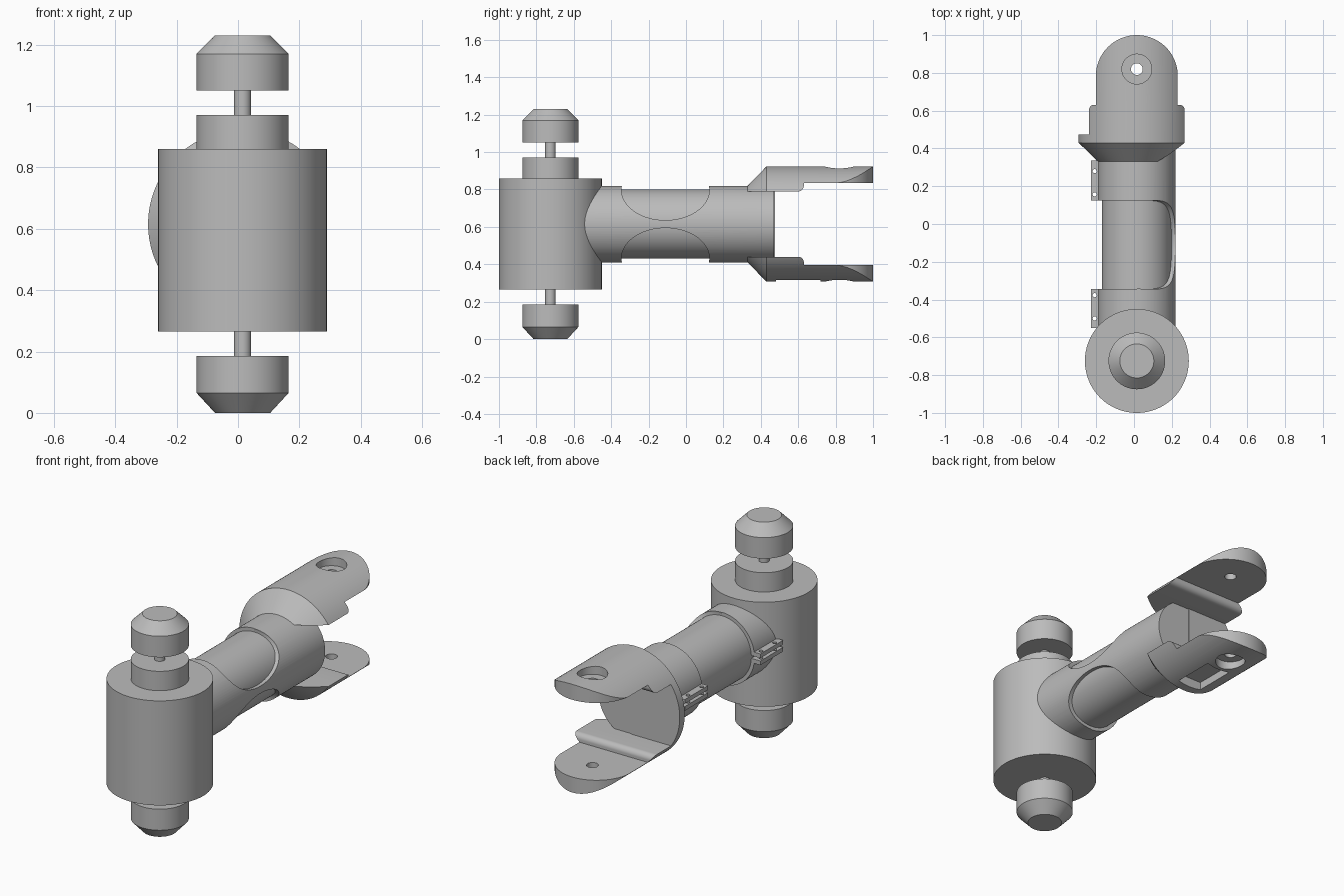
import bpy, bmesh, math
from mathutils import Matrix, Vector

old = bpy.data.objects.get("Cube")
if old:
    bpy.data.objects.remove(old, do_unlink=True)

CX, POST_Y, AXIS_Z = 0.015, -0.725, 0.615
SEG = 96

grey = bpy.data.materials.new("plain_grey")
grey.use_nodes = True
grey.diffuse_color = (0.5, 0.5, 0.5, 1)
grey.node_tree.nodes["Principled BSDF"].inputs["Base Color"].default_value = (0.5, 0.5, 0.5, 1)


def finish(name, bm):
    bmesh.ops.recalc_face_normals(bm, faces=bm.faces)
    mesh = bpy.data.meshes.new(name)
    bm.to_mesh(mesh)
    bm.free()
    mesh.materials.append(grey)
    ob = bpy.data.objects.new(name, mesh)
    bpy.context.collection.objects.link(ob)
    return ob


def lathe(name, profile, axis, origin, seg=SEG):
    """Solid of revolution from (radius, position along axis) pairs."""
    bm = bmesh.new()
    rings = []
    for r, h in profile:
        ring = []
        for i in range(seg):
            a = 2 * math.pi * i / seg
            c, s = r * math.cos(a), r * math.sin(a)
            p = {"X": (h, c, s), "Y": (c, h, s), "Z": (c, s, h)}[axis]
            ring.append(bm.verts.new(Vector(p) + Vector(origin)))
        rings.append(ring)
    for a, b in zip(rings, rings[1:]):
        for i in range(seg):
            j = (i + 1) % seg
            bm.faces.new((a[i], a[j], b[j], b[i]))
    bm.faces.new(rings[0])
    bm.faces.new(rings[-1])
    return finish(name, bm)


def prism(name, points, axis, lo, hi):
    """Extrude an outline along X (points are y, z) or Z (points are x, y)."""
    bm = bmesh.new()
    verts = [bm.verts.new((lo, a, b) if axis == "X" else (a, b, lo)) for a, b in points]
    face = bm.faces.new(verts)
    new = bmesh.ops.extrude_face_region(bm, geom=[face])["geom"]
    step = (hi - lo, 0, 0) if axis == "X" else (0, 0, hi - lo)
    bmesh.ops.translate(bm, vec=step, verts=[v for v in new if isinstance(v, bmesh.types.BMVert)])
    return finish(name, bm)


def box(name, x0, x1, y0, y1, z0, z1):
    return prism(name, [(x0, y0), (x1, y0), (x1, y1), (x0, y1)], "Z", z0, z1)


def boolean(ob, tool, mode="DIFFERENCE"):
    tool.hide_render = True
    mod = ob.modifiers.new("cut", "BOOLEAN")
    mod.operation, mod.solver, mod.object = mode, "EXACT", tool
    bpy.context.view_layer.objects.active = ob
    bpy.ops.object.modifier_apply(modifier=mod.name)
    bpy.data.objects.remove(tool, do_unlink=True)


post = (CX, POST_Y, 0)
arm = (CX, 0, AXIS_Z)

# Upright post with its boss, spindle and two end knobs
parts = [
    lathe("post_barrel", [(0.275, 0.265), (0.275, 0.86)], "Z", post),
    lathe("post_boss", [(0.15, 0.85), (0.15, 0.97)], "Z", post),
    lathe("spindle", [(0.028, 0.1), (0.028, 1.12)], "Z", post, 48),
    lathe("top_knob", [(0.15, 1.05), (0.15, 1.17), (0.09, 1.23)], "Z", post),
    lathe("bottom_knob", [(0.09, 0), (0.15, 0.065), (0.15, 0.185)], "Z", post),
    lathe("arm_core", [(0.185, POST_Y), (0.185, 0.46)], "Y", arm),
]

# Clamp sleeve: open on the -x side, scooped above and below on the +x side
sleeve = lathe("clamp_sleeve", [(0.205, POST_Y), (0.205, 0.47)], "Y", arm)
Y0, Y1 = -0.345, 0.125
boolean(sleeve, box("open_side", -0.4, CX, Y0, Y1, 0.3, 0.95))
for side in (-1, 1):
    mid, cz = (Y0 + Y1) / 2, AXIS_Z + side * 0.183
    oval = [(mid + (Y1 - Y0) / 2 * math.cos(a), cz + 0.162 * math.sin(a))
            for a in (2 * math.pi * i / 64 for i in range(64))]
    boolean(sleeve, prism("scoop", oval, "X", 0, 0.4))
boolean(sleeve, box("slit", -0.3, -0.1, -0.7, 0.33, AXIS_Z - 0.008, AXIS_Z + 0.008))
parts.append(sleeve)

# Clamp ears with bolt holes
for label, y0, y1 in (("front", -0.55, Y0), ("back", Y1, 0.335)):
    for level, side in (("lower", -1), ("upper", 1)):
        z0, z1 = sorted((AXIS_Z + side * 0.008, AXIS_Z + side * 0.032))
        ear = box(f"{label}_{level}_ear", -0.227, -0.175, y0, y1, z0, z1)
        inner = y1 if label == "front" else y0
        away = -1 if label == "front" else 1
        for d in (0.032, 0.155):
            boolean(ear, lathe("bolt_hole", [(0.011, 0.4), (0.011, 0.8)], "Z",
                               (-0.208, inner + away * d, 0), 24))
        parts.append(ear)

# Fork: flared round body, trimmed to a rounded end and opened in the middle
fork = lathe("fork", [(0.205, 0.33), (0.308, 0.43), (0.308, 1.1)], "Y", arm, 128)
R = 0.217
tip = [(CX + R * math.cos(a), 1 - R + R * math.sin(a))
       for a in (math.pi * i / 48 for i in range(49))]
plan = [(CX - R, 0.7), (-0.5, 0.7), (-0.5, 0.2), (0.5, 0.2), (0.5, 0.7), (CX + R, 0.7)] + tip
boolean(fork, prism("plan_trim", plan, "Z", 0, 1.2), "INTERSECT")

# Gap between the arms, with a rounded step on each inner face
NEAR, FAR, C = 0.175, 0.22, 0.03
upper = [(0.475, NEAR)]
upper += [(0.6 + C * math.sin(a), NEAR + C - C * math.cos(a))
          for a in (math.pi / 2 * i / 10 for i in range(11))]
upper += [(0.6 + C, FAR), (1.3, FAR)]
gap = [(y, AXIS_Z + h) for y, h in upper] + [(y, AXIS_Z - h) for y, h in reversed(upper)]
boolean(fork, prism("fork_gap", gap, "X", -0.6, 0.6))
boolean(fork, box("flange_relief", CX, 0.6, 0.2, 0.5, AXIS_Z - NEAR, AXIS_Z + NEAR))

# Pivot hole, counterbores and the pocket under the lower arm
pivot = (CX, 0.82, 0)
boolean(fork, lathe("pivot_hole", [(0.031, 0.1), (0.031, 1.1)], "Z", pivot, 48))
boolean(fork, lathe("top_counterbore", [(0.079, 0.875), (0.079, 1.1)], "Z", pivot, 64))
boolean(fork, lathe("bottom_counterbore", [(0.079, 0.1), (0.079, 0.355)], "Z", pivot, 64))
boolean(fork, box("nut_pocket", CX - 0.075, CX + 0.075, 0.48, 0.72, 0.1, 0.36))
parts.append(fork)

# Smooth round surfaces, crisp edges
bpy.ops.object.select_all(action="DESELECT")
for ob in parts:
    ob.select_set(True)
bpy.context.view_layer.objects.active = fork
bpy.ops.object.shade_smooth_by_angle(angle=math.radians(30))
